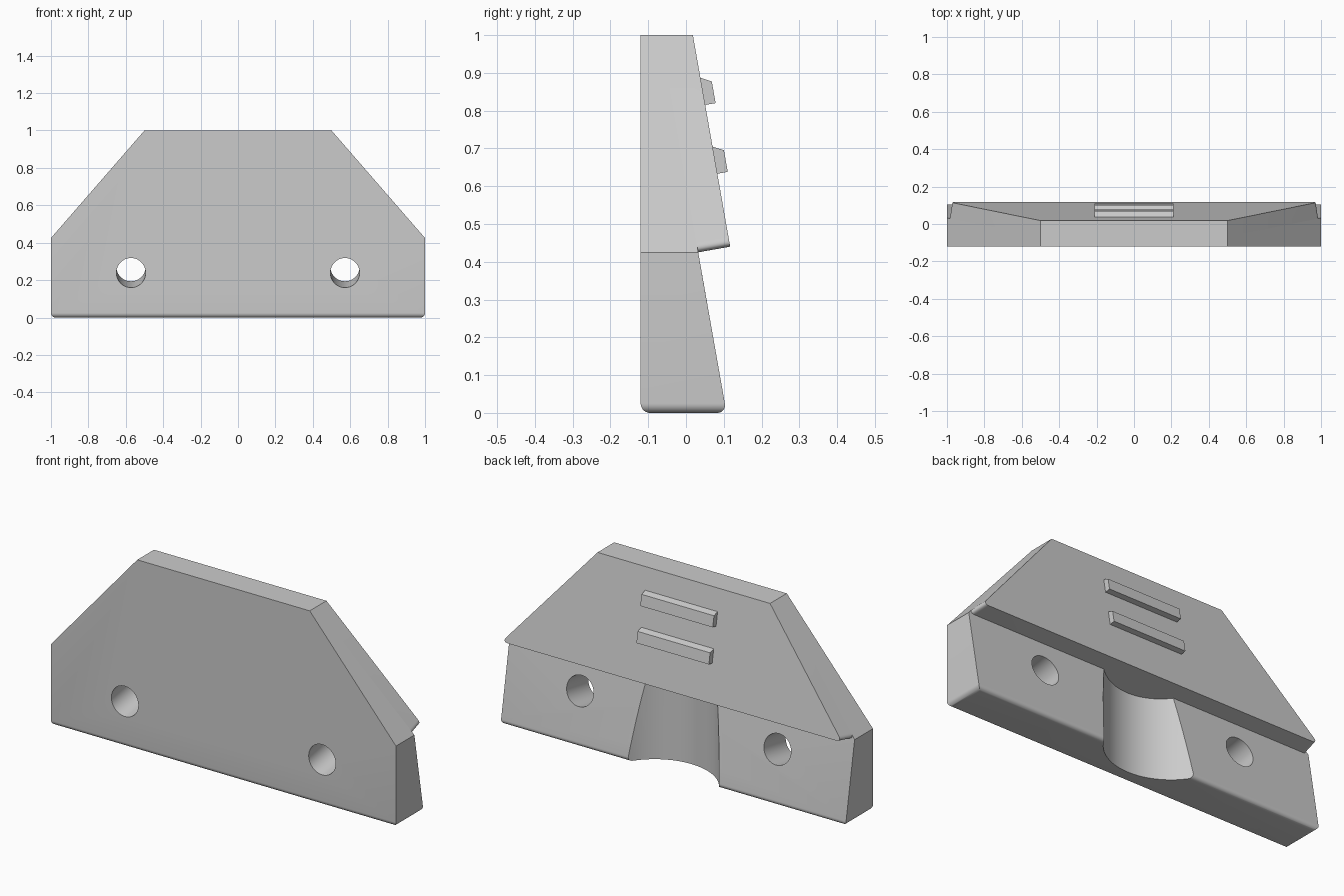
import bpy, bmesh
from math import radians, sin, cos, tan
from mathutils import Vector, Matrix

if "Cube" in bpy.data.objects:
    bpy.data.objects.remove(bpy.data.objects["Cube"], do_unlink=True)

TILT = radians(10)
NORMAL = Vector((0, cos(TILT), sin(TILT)))     # out of the sloping back
DOWN = Vector((0, sin(TILT), -cos(TILT)))      # down along the sloping back
LEDGE = Vector((0, 0.117, 0.44))               # lower lip of the raised slab
STEP = LEDGE - NORMAL * 0.086                  # foot of the ledge
FRONT = -0.12

grey = bpy.data.materials.new("plain grey")
grey.use_nodes = True
grey.diffuse_color = (0.6, 0.6, 0.6, 1)
grey.node_tree.nodes["Principled BSDF"].inputs["Base Color"].default_value = (0.6, 0.6, 0.6, 1)


def prism(points, direction):
    """Closed bmesh made by sweeping a flat polygon along a vector."""
    bm = bmesh.new()
    face = bm.faces.new([bm.verts.new(p) for p in points])
    swept = bmesh.ops.extrude_face_region(bm, geom=[face])["geom"]
    moved = [v for v in swept if isinstance(v, bmesh.types.BMVert)]
    bmesh.ops.translate(bm, verts=moved, vec=direction)
    bmesh.ops.recalc_face_normals(bm, faces=bm.faces)
    return bm


def trim(bm, point, normal):
    """Cut away everything on the normal side of a plane and cap it."""
    bmesh.ops.bisect_plane(bm, geom=bm.verts[:] + bm.edges[:] + bm.faces[:],
                           plane_co=point, plane_no=normal, clear_outer=True)
    bmesh.ops.holes_fill(bm, edges=[e for e in bm.edges if e.is_boundary])
    bmesh.ops.recalc_face_normals(bm, faces=bm.faces)


def cylinder(radius, depth, matrix):
    bm = bmesh.new()
    bmesh.ops.create_cone(bm, cap_ends=True, segments=96, radius1=radius,
                          radius2=radius, depth=depth, matrix=matrix)
    return bm


def finish(name, bm):
    mesh = bpy.data.meshes.new(name)
    bm.to_mesh(mesh)
    bm.free()
    obj = bpy.data.objects.new(name, mesh)
    bpy.context.collection.objects.link(obj)
    mesh.materials.append(grey)
    return obj


def activate(obj):
    bpy.ops.object.select_all(action="DESELECT")
    obj.select_set(True)
    bpy.context.view_layer.objects.active = obj


def cut(obj, cutter):
    mod = obj.modifiers.new("cut", "BOOLEAN")
    mod.operation, mod.solver, mod.object = "DIFFERENCE", "EXACT", cutter
    activate(obj)
    bpy.ops.object.modifier_apply(modifier=mod.name)
    bpy.data.objects.remove(cutter, do_unlink=True)


def outline(points):
    """Mirror a right-hand outline (x, z) and stand it on the front plane."""
    full = points + [(-x, z) for x, z in reversed(points)]
    return [Vector((x, FRONT, z)) for x, z in full]


# Main plate: full outline, sloping back, rounded bottom corners
bm = prism(outline([(1, 0), (1, 0.425), (0.5, 1)]), (0, 0.4, 0))
trim(bm, STEP, NORMAL)
corners = [e for e in bm.edges if all(v.co.z < 0.001 and abs(v.co.x) > 0.99 for v in e.verts)]
bmesh.ops.bevel(bm, geom=corners, offset=0.025, segments=8, profile=0.5, affect="EDGES")
plate = finish("main_plate", bm)

# Two bolt holes square to the sloping back
turn = Matrix.Rotation(radians(-90) + TILT, 4, "X")
for side in (-1, 1):
    place = Matrix.Translation((side * 0.572, FRONT, 0.239)) @ turn
    cut(plate, finish("hole_cutter", cylinder(0.078, 1, place)))

# Upright round channel below the ledge
bm = cylinder(0.306, 2, Matrix.Translation((0, 0.26, 0.2)))
trim(bm, LEDGE, -DOWN)
cut(plate, finish("channel_cutter", bm))

# Raised slab with rounded lower corners
top_x = 0.5
low_x = top_x + (1 - 0.35) * 0.5 / 0.575
bm = prism(outline([(low_x, 0.35), (top_x, 1)]), (0, 0.4, 0))
trim(bm, LEDGE, NORMAL)
trim(bm, STEP, -NORMAL)
trim(bm, LEDGE, DOWN)
tips = [e for e in bm.edges
        if all(abs((v.co - LEDGE).dot(DOWN)) < 0.001 and abs(v.co.x) > 0.9 for v in e.verts)
        and abs(e.verts[0].co.x - e.verts[1].co.x) < 0.1]
bmesh.ops.bevel(bm, geom=tips, offset=0.035, segments=8, profile=0.5, affect="EDGES")
slab = finish("raised_slab", bm)

# Two grip ribs: (distance down the slope, height above it)
for i, z in enumerate((0.887, 0.705)):
    start = LEDGE - DOWN * ((z - LEDGE.z) / cos(TILT))
    section = [(0, -0.01), (0, 0), (0.015, 0.028), (0.073, 0.028), (0.073, -0.01)]
    points = [start + DOWN * d + NORMAL * h + Vector((-0.21, 0, 0)) for d, h in section]
    finish(f"grip_rib_{i + 1}", prism(points, (0.42, 0, 0)))

for obj in (plate, slab):
    activate(obj)
    bpy.ops.object.shade_smooth_by_angle(angle=radians(25))
